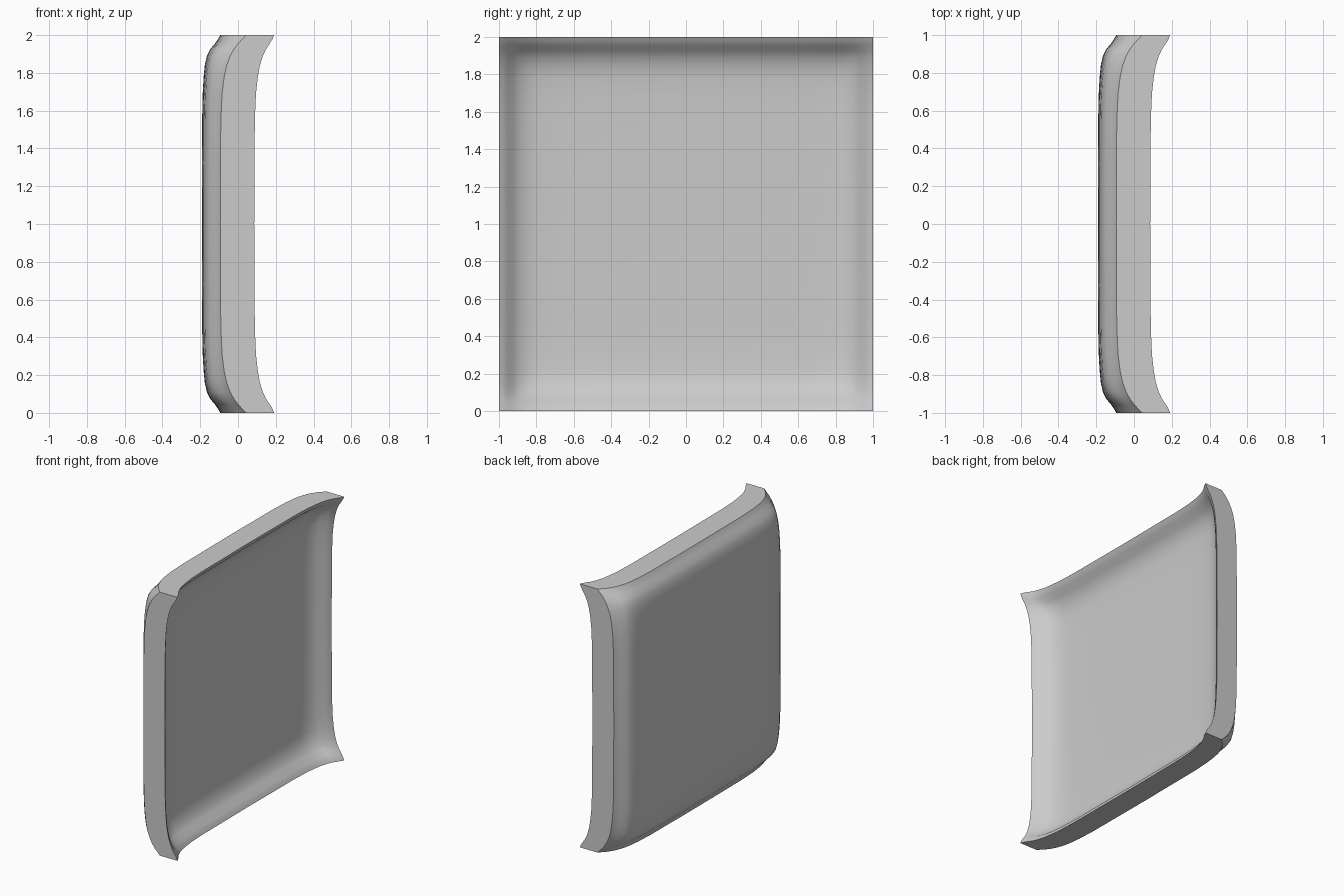
import bpy
import bmesh

cube = bpy.data.objects.get("Cube")
if cube:
    bpy.data.objects.remove(cube, do_unlink=True)

# Light grey finish
grey = bpy.data.materials.new("light_grey")
grey.use_nodes = True
colour = (0.6, 0.6, 0.6, 1)
grey.diffuse_color = colour
grey.node_tree.nodes["Principled BSDF"].inputs["Base Color"].default_value = colour

# Distance from the centre, and the rise of each face there:
# first along the middle of the tray, then along the rim towards a corner
STATIONS = [0.0, 0.55, 0.69, 0.78, 0.84, 0.89, 0.925, 0.955, 0.98, 1.0]
BACK_MID = [0, .001, .004, .009, .015, .026, .043, .069, .086, .097]
BACK_RIM = [0, .003, .010, .021, .034, .053, .072, .094, .118, .138]
DISH_MID = [0, .001, .004, .009, .017, .039, .062, .098, .115, .126]
DISH_RIM = [0, .003, .009, .019, .030, .046, .062, .082, .097, .105]


def rise(i, j, mid, rim):
    """Blend the middle profile into the rim profile near the corners."""
    far, near = max(i, j), min(i, j)
    blend = mid[far] / mid[-1]
    return mid[far] + mid[near] + (rim[near] - mid[near]) * blend


last = len(STATIONS) - 1
steps = range(-last, last + 1)


def place(k):
    return STATIONS[abs(k)] * (1 if k >= 0 else -1)


bm = bmesh.new()


def sheet(base, mid, rim, flip):
    """One curved face of the tray, as a grid of quads."""
    grid = {(i, j): bm.verts.new((base + rise(abs(i), abs(j), mid, rim),
                                  place(i), place(j) + 1))
            for i in steps for j in steps}
    for i in steps[:-1]:
        for j in steps[:-1]:
            quad = [grid[i, j], grid[i + 1, j], grid[i + 1, j + 1], grid[i, j + 1]]
            bm.faces.new(quad[::-1] if flip else quad)
    return grid


# Convex back and hollow dish
back = sheet(-0.191, BACK_MID, BACK_RIM, True)
dish = sheet(-0.040, DISH_MID, DISH_RIM, False)

# Flat edge strips joining the two faces
for side in (-last, last):
    for k in steps[:-1]:
        for a, b in (((side, k), (side, k + 1)), ((k, side), (k + 1, side))):
            bm.faces.new((back[a], back[b], dish[b], dish[a]))

bmesh.ops.recalc_face_normals(bm, faces=bm.faces[:])
mesh = bpy.data.meshes.new("square_tray")
bm.to_mesh(mesh)
bm.free()
mesh.materials.append(grey)
tray = bpy.data.objects.new("square_tray", mesh)
bpy.context.collection.objects.link(tray)

# Smooth faces with sharp outer edges
bpy.ops.object.select_all(action="DESELECT")
tray.select_set(True)
bpy.context.view_layer.objects.active = tray
bpy.ops.object.shade_smooth_by_angle(angle=0.6)
